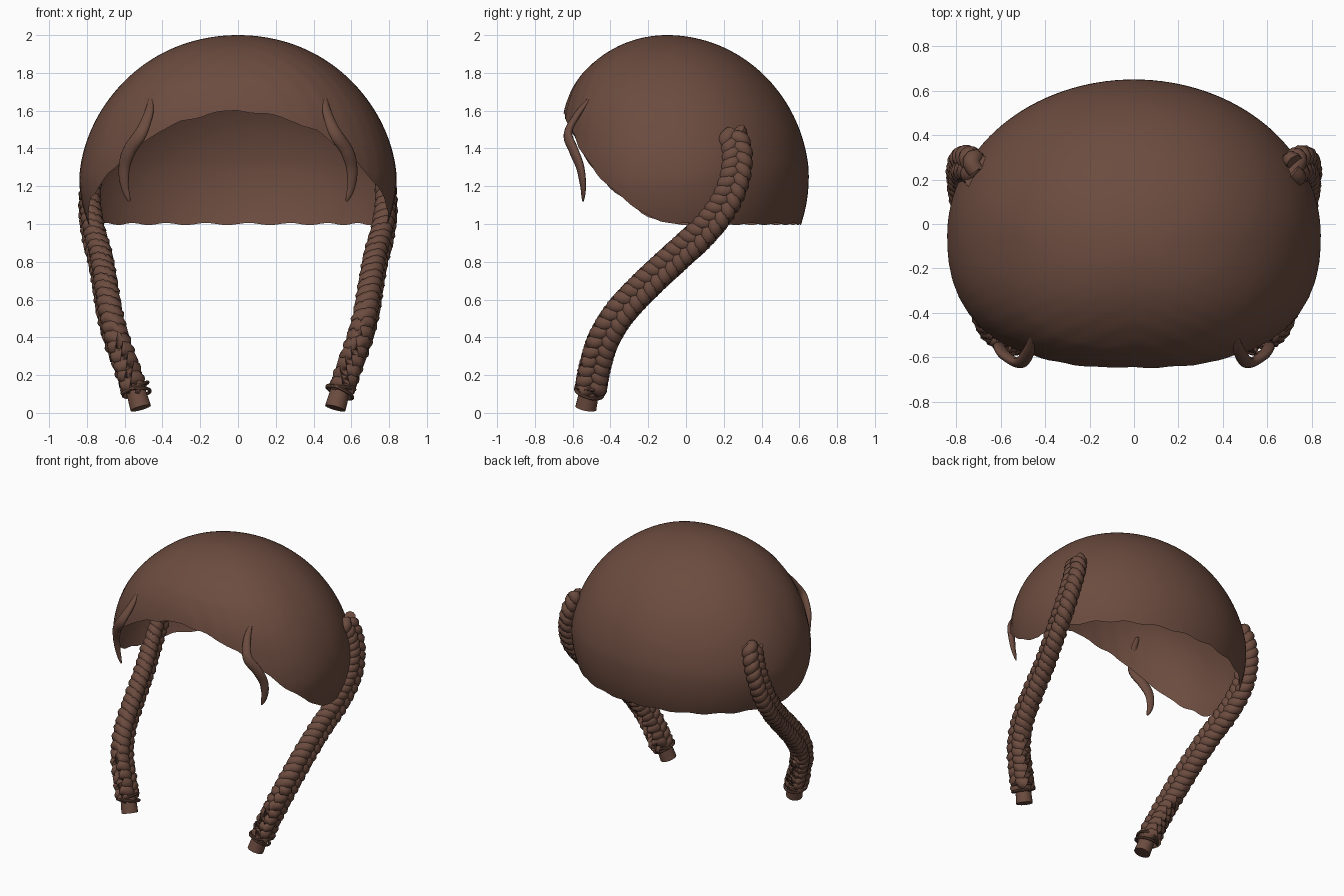
import bpy, bmesh, math
from mathutils import Vector

if "Cube" in bpy.data.objects:
    bpy.data.objects.remove(bpy.data.objects["Cube"])

brown = bpy.data.materials.new("brown_hair")
brown.diffuse_color = (0.15, 0.072, 0.05, 1)
brown.use_nodes = True
brown.node_tree.nodes["Principled BSDF"].inputs["Base Color"].default_value = brown.diffuse_color


def finish(name, bm, angle=60):
    mesh = bpy.data.meshes.new(name)
    bm.to_mesh(mesh)
    bm.free()
    mesh.materials.append(brown)
    ob = bpy.data.objects.new(name, mesh)
    bpy.context.collection.objects.link(ob)
    bpy.ops.object.select_all(action='DESELECT')
    ob.select_set(True)
    bpy.context.view_layer.objects.active = ob
    bpy.ops.object.shade_smooth_by_angle(angle=math.radians(angle))
    return ob


def lerp_table(table, x):
    for (x0, v0), (x1, v1) in zip(table, table[1:]):
        if x <= x1:
            return v0 + (v1 - v0) * max(0, (x - x0) / (x1 - x0))
    return table[-1][1]


def spline(pts, n):
    """Evenly spaced Catmull-Rom samples through the points."""
    p = [Vector(q) for q in pts]
    p = [2 * p[0] - p[1]] + p + [2 * p[-1] - p[-2]]
    fine = []
    for i in range(1, len(p) - 2):
        a, b, c, d = p[i - 1:i + 3]
        for k in range(20):
            t = k / 20
            fine.append(0.5 * (2 * b + (c - a) * t + (2 * a - 5 * b + 4 * c - d) * t * t
                               + (3 * b - a - 3 * c + d) * t ** 3))
    fine.append(p[-2])
    dist = [0]
    for a, b in zip(fine, fine[1:]):
        dist.append(dist[-1] + (b - a).length)
    out, j = [], 0
    for i in range(n):
        s = dist[-1] * i / (n - 1)
        while j < len(fine) - 2 and dist[j + 1] < s:
            j += 1
        out.append(fine[j].lerp(fine[j + 1], (s - dist[j]) / (dist[j + 1] - dist[j])))
    return out


def frame(path, i, out):
    t = (path[min(i + 1, len(path) - 1)] - path[max(i - 1, 0)]).normalized()
    n = (out - out.dot(t) * t).normalized()
    return t, n, t.cross(n)


def sweep(bm, path, radii, out, sides=8, flat=1.0):
    """Capped tube along a path, flattened along the out direction."""
    rings = []
    for i, p in enumerate(path):
        _, n, b = frame(path, i, out)
        rings.append([bm.verts.new(p + radii[i] * (flat * math.cos(a) * n + math.sin(a) * b))
                      for a in (2 * math.pi * k / sides for k in range(sides))])
    for r0, r1 in zip(rings, rings[1:]):
        for k in range(sides):
            m = (k + 1) % sides
            bm.faces.new((r0[k], r0[m], r1[m], r1[k]))
    bm.faces.new(rings[0][::-1])
    bm.faces.new(rings[-1])


# Hair cap: open dome, squarer at the front, with an arched front hairline
HAIRLINE = [(0, 1.6), (.2, 1.585), (.4, 1.54), (.55, 1.485), (.74, 1.34),
            (.85, 1.23), (.94, 1.13), (.985, 1.04), (1, 1.01)]
FRONT_DEPTH = [(0, .71), (.8, .69), (1.1, .655), (1.3, .63), (2, .61)]


def cap_point(phi, t):
    c, s = math.cos(phi), math.sin(phi)
    front = s < 0
    e = 2 / 2.4 if front else 1
    cx, cy = math.copysign(abs(c) ** e, c), math.copysign(abs(s) ** e, s)
    rim = lerp_table(HAIRLINE, abs(cx)) if front else 1.0
    rim += 0.006 * math.sin(phi * 22)
    a = t * math.acos((rim - 1.25) / 0.75)
    depth = lerp_table(FRONT_DEPTH, a) if front else 0.70
    r = math.sin(a)
    x = 0.84 * r * (1 - 0.03 * max(0, math.sin(2 * a))) * cx
    y = -0.10 + 0.05 * min(a / 1.5, 1) + depth * r * cy
    # faint combed ridges across the front
    comb = 1 + (0.003 * math.sin(70 * (y + 0.45 * abs(x))) * r * max(0, -s) if front else 0)
    return Vector((x * comb, y * comb, 1.25 + 0.75 * math.cos(a)))


bm = bmesh.new()
SEG, ROWS = 128, 56
top = bm.verts.new(cap_point(0, 0))
rows = [[bm.verts.new(cap_point(2 * math.pi * k / SEG, j / ROWS)) for k in range(SEG)]
        for j in range(1, ROWS + 1)]
for k in range(SEG):
    m = (k + 1) % SEG
    bm.faces.new((top, rows[0][k], rows[0][m]))
    for r0, r1 in zip(rows, rows[1:]):
        bm.faces.new((r0[k], r1[k], r1[m], r0[m]))
finish("hair_cap", bm)

BRAID = [(.71, .24, 1.48), (.745, .27, 1.38), (.775, .26, 1.25), (.785, .2, 1.1),
         (.765, .08, .95), (.73, -.06, .82), (.705, -.21, .68), (.68, -.35, .53),
         (.64, -.44, .38), (.585, -.485, .23), (.55, -.505, .12)]
LOCK = [(.46, -.51, 1.665), (.475, -.575, 1.58), (.515, -.625, 1.48), (.575, -.595, 1.39),
        (.602, -.56, 1.3), (.60, -.545, 1.2), (.575, -.545, 1.12)]
LOCK_R = [(0, .012), (.15, .026), (.4, .036), (.6, .036), (.8, .028), (.95, .016), (1, .006)]

for side, label in ((1, "right"), (-1, "left")):
    out = Vector((side, 0, 0.15))

    def mirror(pts):
        return [(side * x, y, z) for x, y, z in pts]

    # Braid: three strands weaving around one path
    N, CYCLES = 180, 10.5
    path = spline(mirror(BRAID), N)
    bm = bmesh.new()
    for strand in range(3):
        pts, radii = [], []
        for i, p in enumerate(path):
            u = i / (N - 1)
            _, n, b = frame(path, i, out)
            w = 2 * math.pi * (CYCLES * u + strand / 3)
            grow = 0.018 + 0.014 * u
            pts.append(p + b * 0.046 * math.sin(w) + n * grow * math.sin(2 * w))
            radii.append(0.039 + 0.003 * u)
        sweep(bm, pts, radii, out, 10)
    finish(label + "_braid", bm)

    # Braid end: stub below the tie
    a, b = Vector((side * .553, -.503, .16)), Vector((side * .515, -.53, .025))
    bm = bmesh.new()
    sweep(bm, [a, b], [.05, .056], out, 20, 1.0)
    finish(label + "_braid_end", bm, 40)

    # Hair tie: two thin crossed rings
    axis = (b - a).normalized()
    for j, tilt in enumerate((0.18, -0.18)):
        d = (axis + Vector((tilt, tilt * .5, 0))).normalized()
        rot = d.to_track_quat('Z', 'Y')
        bpy.ops.mesh.primitive_torus_add(
            major_radius=.074, minor_radius=.009, major_segments=32, minor_segments=8,
            location=a.lerp(b, .22 + .15 * j), rotation=rot.to_euler())
        ring = bpy.context.object
        ring.name = "%s_hair_tie_%d" % (label, j + 1)
        ring.data.materials.append(brown)
        bpy.ops.object.shade_smooth_by_angle()

    # Loose curved lock beside the forehead
    n = 32
    pts = spline(mirror(LOCK), n)
    bm = bmesh.new()
    sweep(bm, pts, [lerp_table(LOCK_R, i / (n - 1)) for i in range(n)],
          Vector((side * .35, -1, 0)), 12, 0.62)
    finish(label + "_front_lock", bm)
